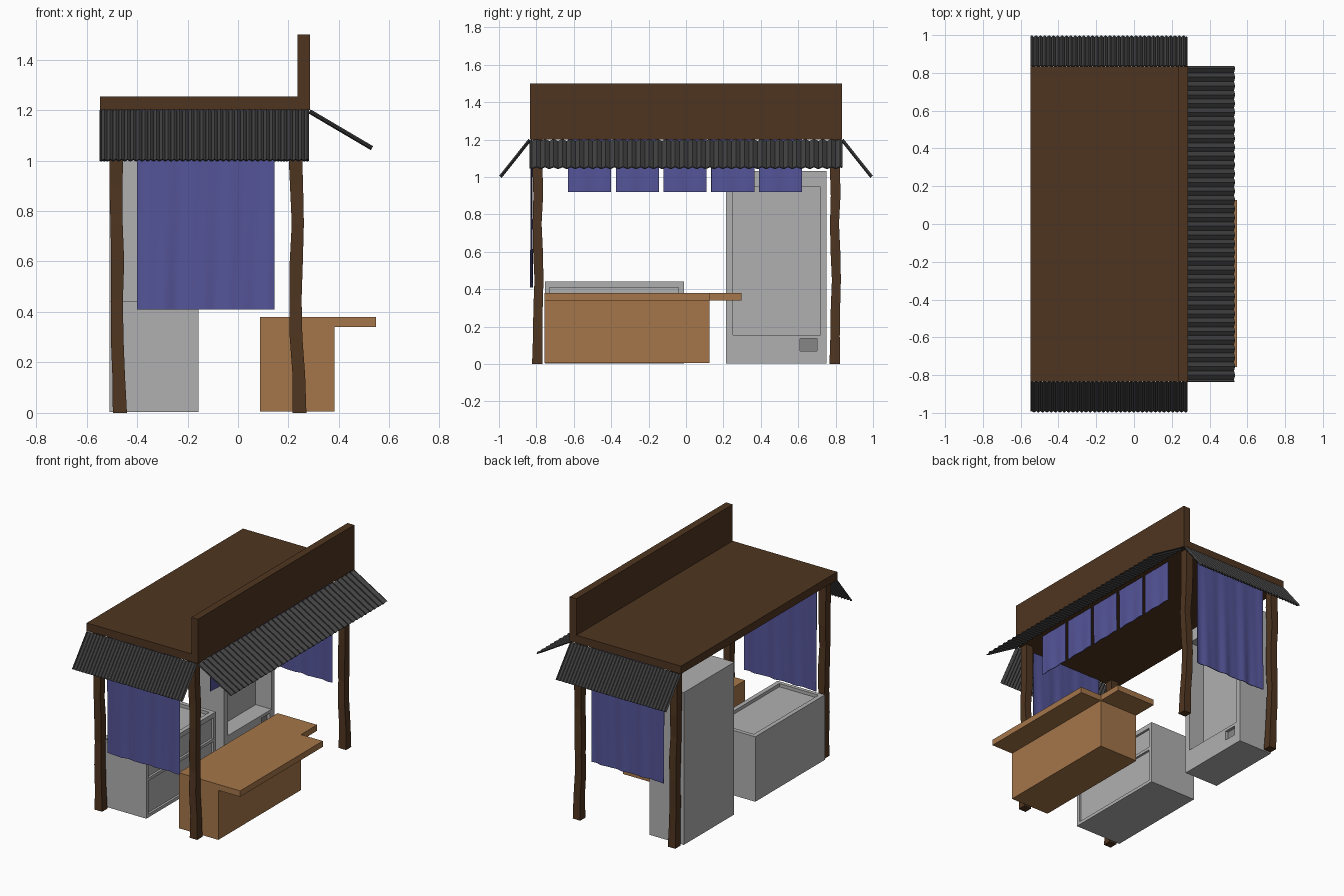
import bpy, bmesh, math
from mathutils import Vector

if "Cube" in bpy.data.objects:
    bpy.data.objects.remove(bpy.data.objects["Cube"])


def material(name, rgb):
    m = bpy.data.materials.new(name)
    m.diffuse_color = (*rgb, 1)
    m.use_nodes = True
    m.node_tree.nodes["Principled BSDF"].inputs["Base Color"].default_value = m.diffuse_color
    return m


DARK_WOOD = material("dark_wood", (0.078, 0.036, 0.0145))
LIGHT_WOOD = material("light_wood", (0.375, 0.18, 0.067))
CLOTH = material("blue_cloth", (0.09, 0.09, 0.32))
METAL = material("dark_sheet_metal", (0.055, 0.055, 0.055))
GREY = material("grey_panel", (0.435, 0.435, 0.435))
SLOT_GREY = material("slot_grey", (0.24, 0.24, 0.24))


def make(name, verts, faces, mat=None):
    me = bpy.data.meshes.new(name)
    me.from_pydata([tuple(v) for v in verts], [], faces)
    bm = bmesh.new()
    bm.from_mesh(me)
    bmesh.ops.recalc_face_normals(bm, faces=bm.faces)
    bm.to_mesh(me)
    bm.free()
    ob = bpy.data.objects.new(name, me)
    bpy.context.collection.objects.link(ob)
    if mat:
        me.materials.append(mat)
    return ob


def prism(name, outline, z0, z1, mat=None):
    n = len(outline)
    verts = [(x, y, z) for z in (z0, z1) for x, y in outline]
    faces = [tuple(range(n)), tuple(range(n, 2 * n))]
    faces += [(i, (i + 1) % n, n + (i + 1) % n, n + i) for i in range(n)]
    return make(name, verts, faces, mat)


def box(name, x0, x1, y0, y1, z0, z1, mat=None):
    return prism(name, [(x0, y0), (x1, y0), (x1, y1), (x0, y1)], z0, z1, mat)


def apply_modifier(ob, mod):
    bpy.context.view_layer.objects.active = ob
    bpy.ops.object.modifier_apply(modifier=mod.name)


def recess(ob, *dims):
    """Cut a box-shaped recess out of an object."""
    cutter = box("cutter", *dims, GREY)
    mod = ob.modifiers.new("recess", 'BOOLEAN')
    mod.operation = 'DIFFERENCE'
    mod.solver = 'EXACT'
    mod.object = cutter
    apply_modifier(ob, mod)
    bpy.data.objects.remove(cutter)


def sheet(name, a, b, drop, rows, cols, wave, thick, mat, smooth):
    """Sheet from edge a-b hanging along drop, displaced along its normal by wave(u, v)."""
    a, b, drop = Vector(a), Vector(b), Vector(drop)
    n = (b - a).cross(drop).normalized()
    verts = [a.lerp(b, i / cols) + drop * (j / rows) + n * wave(i / cols, j / rows)
             for j in range(rows + 1) for i in range(cols + 1)]
    w = cols + 1
    faces = [(j * w + i, j * w + i + 1, (j + 1) * w + i + 1, (j + 1) * w + i)
             for j in range(rows) for i in range(cols)]
    ob = make(name, verts, faces, mat)
    mod = ob.modifiers.new("thickness", 'SOLIDIFY')
    mod.thickness = thick
    mod.offset = 0
    apply_modifier(ob, mod)
    if smooth:
        bpy.ops.object.select_all(action='DESELECT')
        ob.select_set(True)
        bpy.ops.object.shade_smooth_by_angle(angle=math.radians(40))
    return ob


# Roof slab and upright sign board
box("roof", -0.547, 0.235, -0.835, 0.835, 1.20, 1.253, DARK_WOOD)
box("sign_board", 0.235, 0.285, -0.835, 0.835, 1.20, 1.50, DARK_WOOD)

# Crooked square posts
BACK = [-0.468, -0.473, -0.479, -0.480, -0.477, -0.481, -0.484, -0.481, -0.483]
FRONT = [0.243, 0.241, 0.230, 0.228, 0.231, 0.237, 0.232, 0.226, 0.226]
SWAY = [0.0, 0.002, 0.004, 0.009, 0.004, -0.001, 0.005, 0.001, 0.0]
HALF = [0.028, 0.025, 0.025, 0.024, 0.026, 0.024, 0.026, 0.027, 0.027]


def post(name, xs, y):
    verts, faces = [], []
    for k, (x, s, h) in enumerate(zip(xs, SWAY, HALF)):
        z = 1.2 * k / 8
        verts += [(x + i * h, y + s + j * h, z)
                  for i, j in ((-1, -1), (1, -1), (1, 1), (-1, 1))]
    for k in range(8):
        faces += [(4 * k + i, 4 * k + (i + 1) % 4, 4 * k + 4 + (i + 1) % 4, 4 * k + 4 + i)
                  for i in range(4)]
    faces += [(0, 1, 2, 3), (32, 33, 34, 35)]
    make(name, verts, faces, DARK_WOOD)


for side, y in (("left", -0.795), ("right", 0.795)):
    post("back_post_" + side, BACK, y)
    post("front_post_" + side, FRONT, y)


# Corrugated awnings on the front and both ends
def corrugation(u, v):
    return 0.006 * math.sin(u * 36 * 2 * math.pi)


sheet("front_awning", (0.283, -0.835, 1.195), (0.283, 0.835, 1.195), (0.248, 0, -0.146),
      1, 144, corrugation, 0.006, METAL, False)
for side, s in (("left", -1), ("right", 1)):
    sheet("end_awning_" + side, (-0.547, s * 0.835, 1.198), (0.28, s * 0.835, 1.198),
          (0, s * 0.157, -0.197), 1, 144, corrugation, 0.006, METAL, False)


# Cloth curtains at the ends and small split curtains over the counter
def folds(u, v):
    return (0.2 + 0.8 * v) * (0.004 * math.sin(u * 24 + 0.6) + 0.002 * math.sin(u * 43 + 2 * v))


def small_folds(u, v):
    return (0.2 + 0.8 * v) * 0.003 * math.sin(u * 12 + 0.8)


for side, y in (("left", -0.826), ("right", 0.803)):
    sheet("end_curtain_" + side, (-0.40, y, 1.2), (0.145, y, 1.2), (0, 0, -0.79),
          8, 48, folds, 0.004, CLOTH, True)
for i in range(5):
    y = -0.63 + i * 0.255
    sheet(f"front_curtain_{i + 1}", (0.235, y, 1.2), (0.235, y + 0.23, 1.2), (0, 0, -0.28),
          4, 20, small_folds, 0.004, CLOTH, True)

# Counter with an L-shaped overhanging top
box("counter_body", 0.087, 0.383, -0.757, 0.126, 0.005, 0.34, LIGHT_WOOD)
prism("counter_top", [(0.087, -0.757), (0.546, -0.757), (0.546, 0.126), (0.383, 0.126),
                      (0.383, 0.298), (0.087, 0.298)], 0.34, 0.38, LIGHT_WOOD)

# Low freezer chest with recessed lid and front panels
chest = box("freezer_chest", -0.51, -0.157, -0.755, -0.012, 0.003, 0.442, GREY)
recess(chest, -0.48, -0.187, -0.73, -0.04, 0.42, 0.5)
recess(chest, -0.172, -0.1, -0.73, -0.04, 0.27, 0.425 - 0.015)
recess(chest, -0.172, -0.1, -0.73, -0.04, 0.025, 0.25)

# Tall cabinet with a deep display opening and small slot
cabinet = box("tall_cabinet", -0.51, -0.252, 0.213, 0.752, 0.003, 1.033, GREY)
recess(cabinet, -0.37, -0.2, 0.252, 0.718, 0.155, 0.947)
recess(cabinet, -0.277, -0.2, 0.61, 0.70, 0.07, 0.135)
box("slot_flap", -0.28, -0.272, 0.61, 0.70, 0.07, 0.135, SLOT_GREY)
